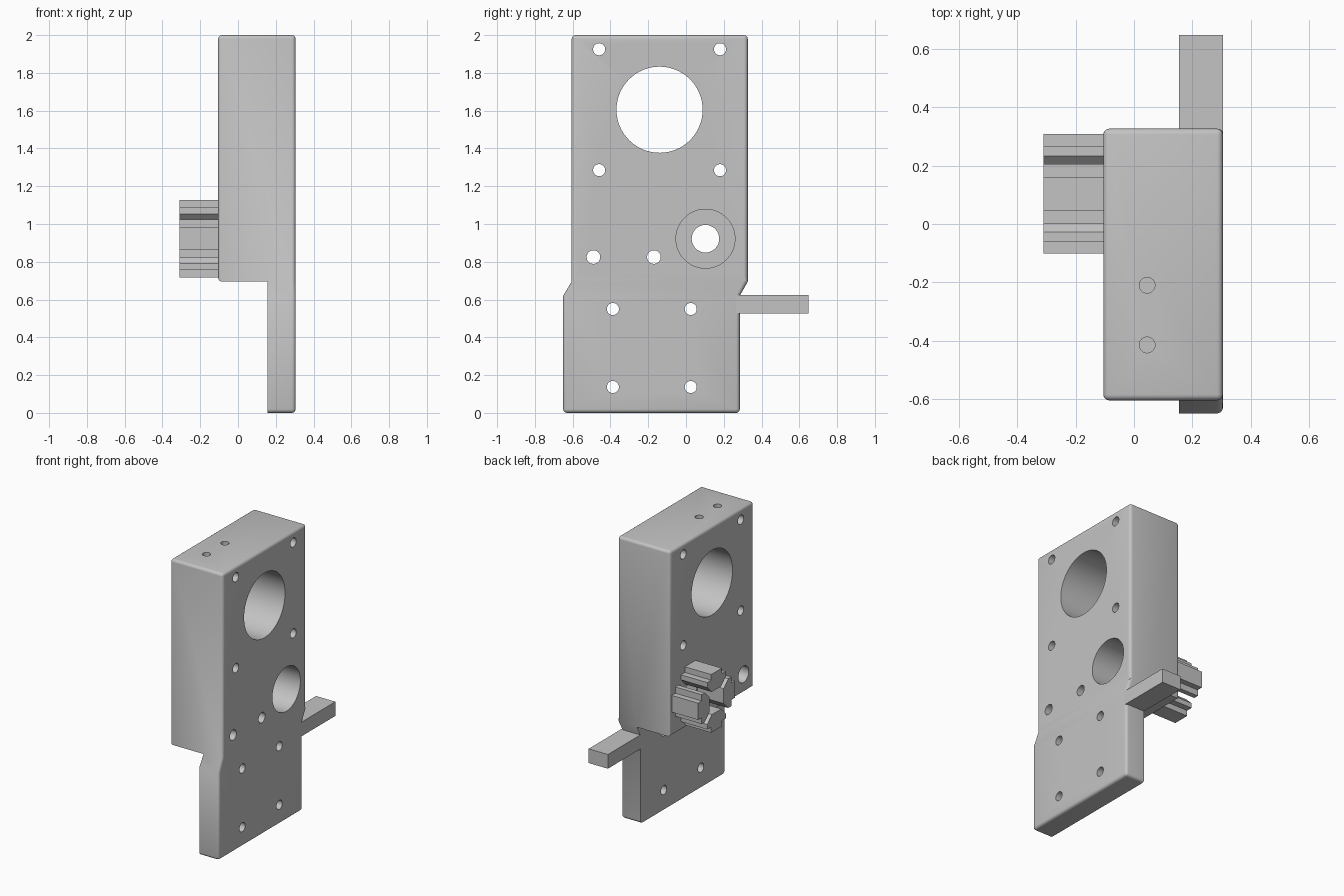
import bpy, bmesh, math
from mathutils import Matrix

cube = bpy.data.objects.get("Cube")
if cube:
    bpy.data.objects.remove(cube, do_unlink=True)

grey = bpy.data.materials.new("plain_grey")
grey.use_nodes = True
grey.diffuse_color = (0.55, 0.55, 0.55, 1)
grey.node_tree.nodes["Principled BSDF"].inputs["Base Color"].default_value = (0.55, 0.55, 0.55, 1)

OUT = 0.305    # outer face of the bracket
STEP = 0.155   # inner face of the lower plate
BACK = -0.105  # inner face of the block
END = -0.31    # free end of the slot keys
FLOOR = 0.695  # underside of the block


def prism(bm, outline, x0, x1):
    """Extrude a (y, z) outline along x."""
    base = bm.faces.new([bm.verts.new((x0, y, z)) for y, z in outline])
    ext = bmesh.ops.extrude_face_region(bm, geom=[base])["geom"]
    new = [v for v in ext if isinstance(v, bmesh.types.BMVert)]
    bmesh.ops.translate(bm, verts=new, vec=(x1 - x0, 0, 0))
    bmesh.ops.recalc_face_normals(bm, faces=bm.faces[:])


def rect(y0, y1, z0, z1):
    return [(y0, z0), (y1, z0), (y1, z1), (y0, z1)]


def round_edges(bm, rule):
    edges = [e for e in bm.edges if rule(*[v.co for v in e.verts])]
    bmesh.ops.bevel(bm, geom=edges, offset=0.02, segments=4, profile=0.5, affect='EDGES')


def finish(bm, name):
    mesh = bpy.data.meshes.new(name)
    bm.to_mesh(mesh)
    bm.free()
    mesh.materials.append(grey)
    obj = bpy.data.objects.new(name, mesh)
    bpy.context.collection.objects.link(obj)
    return obj


def cylinder(axis, centre, r, length):
    bm = bmesh.new()
    bmesh.ops.create_cone(bm, cap_ends=True, segments=64 if r > 0.1 else 32,
                          radius1=r, radius2=r, depth=length)
    if axis == 'X':
        bm.transform(Matrix.Rotation(math.pi / 2, 4, 'Y'))
    bm.transform(Matrix.Translation(centre))
    return finish(bm, "hole_cutter")


def combine(target, other, operation):
    mod = target.modifiers.new(operation.lower(), 'BOOLEAN')
    mod.operation, mod.solver, mod.object = operation, 'EXACT', other
    bpy.context.view_layer.objects.active = target
    bpy.ops.object.modifier_apply(modifier=mod.name)
    bpy.data.objects.remove(other, do_unlink=True)


# Upper block, rounded everywhere except where it meets the plate
bm = bmesh.new()
prism(bm, rect(-0.605, 0.327, FLOOR, 2), BACK, OUT)
round_edges(bm, lambda a, b: max(a.z, b.z) > 1 or max(a.x, b.x) < 0)
bracket = finish(bm, "bracket_body")

# Lower plate with sloped shoulders
bm = bmesh.new()
prism(bm, [(-0.65, 0), (0.285, 0), (0.285, 0.62), (0.327, FLOOR),
           (0.29, 0.74), (-0.57, 0.74), (-0.605, FLOOR), (-0.65, 0.62)], STEP, OUT)
round_edges(bm, lambda a, b: min(a.z, b.z) < FLOOR - 0.01
            and (min(a.x, b.x) > OUT - 0.01 or max(a.z, b.z) < 0.01 and abs(a.x - b.x) > 0.1))
combine(bracket, finish(bm, "lower_plate"), 'UNION')

# Large bore, screw holes and the stepped bore behind the slot keys
KEY_Y, KEY_Z = 0.103, 0.922
combine(bracket, cylinder('X', (0.1, -0.14, 1.605), 0.228, 1), 'DIFFERENCE')
for y in (-0.46, 0.18):
    for z in (1.285, 1.925):
        combine(bracket, cylinder('X', (0.1, y, z), 0.032, 1), 'DIFFERENCE')
for y in (-0.387, 0.025):
    for z in (0.137, 0.55):
        combine(bracket, cylinder('X', (0.1, y, z), 0.032, 1), 'DIFFERENCE')
for y in (-0.49, -0.17):
    combine(bracket, cylinder('X', (0.1, y, 0.825), 0.036, 1), 'DIFFERENCE')
    combine(bracket, cylinder('X', (BACK, y, 0.825), 0.058, 0.2), 'DIFFERENCE')
combine(bracket, cylinder('X', (0.1, KEY_Y, KEY_Z), 0.073, 1), 'DIFFERENCE')
combine(bracket, cylinder('X', (0.3, KEY_Y, KEY_Z), 0.156, 0.6), 'DIFFERENCE')
for y in (-0.415, -0.21):
    combine(bracket, cylinder('Z', (0.045, y, 2), 0.027, 0.3), 'DIFFERENCE')

bpy.ops.object.select_all(action='DESELECT')
bracket.select_set(True)
bpy.context.view_layer.objects.active = bracket
bpy.ops.object.shade_smooth_by_angle(angle=math.radians(35))

# Side arm
bm = bmesh.new()
prism(bm, rect(0.26, 0.648, 0.525, 0.625), STEP, OUT)
finish(bm, "side_arm")

# Four stepped slot keys around the bore
half = [(0.053, 0.08), (0.103, 0.13), (0.103, 0.165), (0.059, 0.165), (0.059, 0.205)]
outline = half + [(-t, r) for t, r in reversed(half)]
for i, side in enumerate(("top", "front", "bottom", "back")):
    bm = bmesh.new()
    prism(bm, outline, END, BACK + 0.005)
    bm.transform(Matrix.Translation((0, KEY_Y, KEY_Z)) @ Matrix.Rotation(i * math.pi / 2, 4, 'X'))
    finish(bm, side + "_slot_key")
